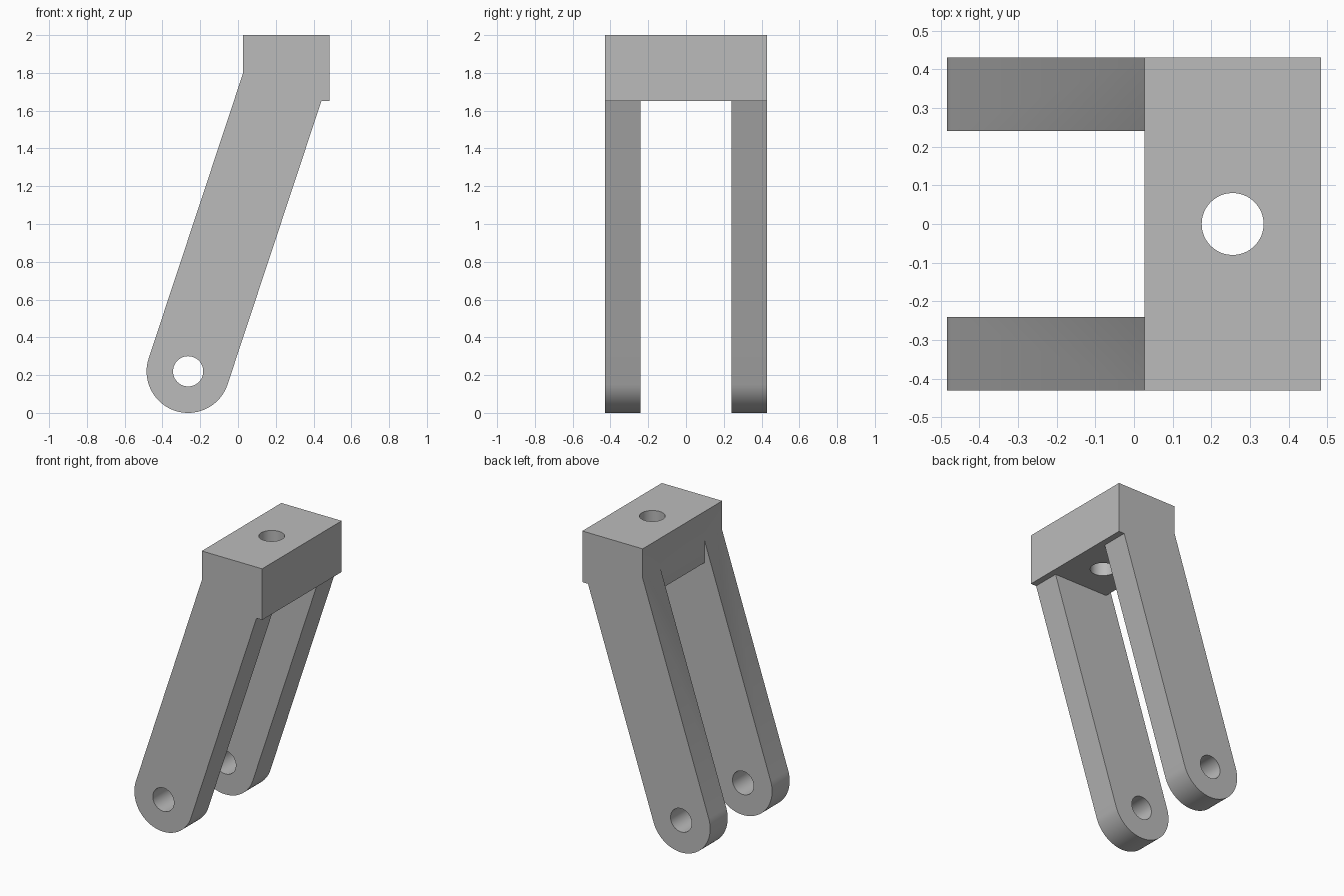
import bpy, bmesh
from math import sin, cos, pi, atan2

cube = bpy.data.objects.get("Cube")
if cube:
    bpy.data.objects.remove(cube, do_unlink=True)

# Main dimensions
HALF_W, GAP = 0.43, 0.24            # outer half width, inner half gap
BACK, FRONT = 0.027, 0.484          # head block in x
HEAD_Z, TOP = 1.65, 2.0             # head block in z
PX, PZ, R = -0.264, 0.22, 0.22      # pivot centre and rounded end radius
HOLE = 0.08
TILT = atan2(0.331, 1.0)            # lean of the arms

grey = bpy.data.materials.new("metal grey")
grey.use_nodes = True
grey.diffuse_color = (0.5, 0.5, 0.5, 1)
grey.node_tree.nodes["Principled BSDF"].inputs["Base Color"].default_value = (0.5, 0.5, 0.5, 1)


def make_object(name, bm):
    bmesh.ops.recalc_face_normals(bm, faces=bm.faces[:])
    mesh = bpy.data.meshes.new(name)
    bm.to_mesh(mesh)
    bm.free()
    mesh.materials.append(grey)
    obj = bpy.data.objects.new(name, mesh)
    bpy.context.collection.objects.link(obj)
    return obj


def extrude_profile(name, points, half):
    """Extrude an (x, z) outline symmetrically along y."""
    bm = bmesh.new()
    face = bm.faces.new([bm.verts.new((x, -half, z)) for x, z in points])
    new = bmesh.ops.extrude_face_region(bm, geom=[face])["geom"]
    bmesh.ops.translate(bm, vec=(0, 2 * half, 0),
                        verts=[v for v in new if isinstance(v, bmesh.types.BMVert)])
    return make_object(name, bm)


def cylinder(name, location, radius, depth, tilt):
    bm = bmesh.new()
    bmesh.ops.create_cone(bm, cap_ends=True, segments=64, radius1=radius,
                          radius2=radius, depth=depth)
    obj = make_object(name, bm)
    obj.location, obj.rotation_euler = location, (tilt, 0, 0)
    return obj


# Side outline: rounded foot, leaning arm and square head
steps = 40
outline = []
for i in range(steps + 1):
    a = pi - TILT + pi * i / steps
    outline.append((PX + R * cos(a), PZ + R * sin(a)))
slope = sin(TILT) / cos(TILT)
first, last = outline[0], outline[-1]
outline += [(last[0] + (HEAD_Z - last[1]) * slope, HEAD_Z),
            (FRONT, HEAD_Z), (FRONT, TOP), (BACK, TOP),
            (BACK, first[1] + (BACK - first[0]) / slope)]
fork = extrude_profile("fork_bracket", outline, HALF_W)

# Slot between the arms, pivot hole and vertical mounting hole
cutters = [
    extrude_profile("slot_cutter", [(-1, -1), (1, -1), (1, HEAD_Z), (BACK, HEAD_Z),
                                    (BACK, 1.9), (-1, 1.9)], GAP),
    cylinder("pivot_hole_cutter", (PX, 0, PZ), HOLE, 2, pi / 2),
    cylinder("mount_hole_cutter", (0.255, 0, 1.8), HOLE, 1, 0),
]
bpy.context.view_layer.update()
bpy.ops.object.select_all(action="DESELECT")
bpy.context.view_layer.objects.active = fork
fork.select_set(True)
for cutter in cutters:
    cutter.hide_render = True
    mod = fork.modifiers.new(cutter.name, "BOOLEAN")
    mod.operation, mod.solver, mod.object = "DIFFERENCE", "EXACT", cutter
    bpy.ops.object.modifier_apply(modifier=mod.name)
    bpy.data.objects.remove(cutter, do_unlink=True)

bpy.ops.object.shade_smooth_by_angle(angle=pi / 9)
